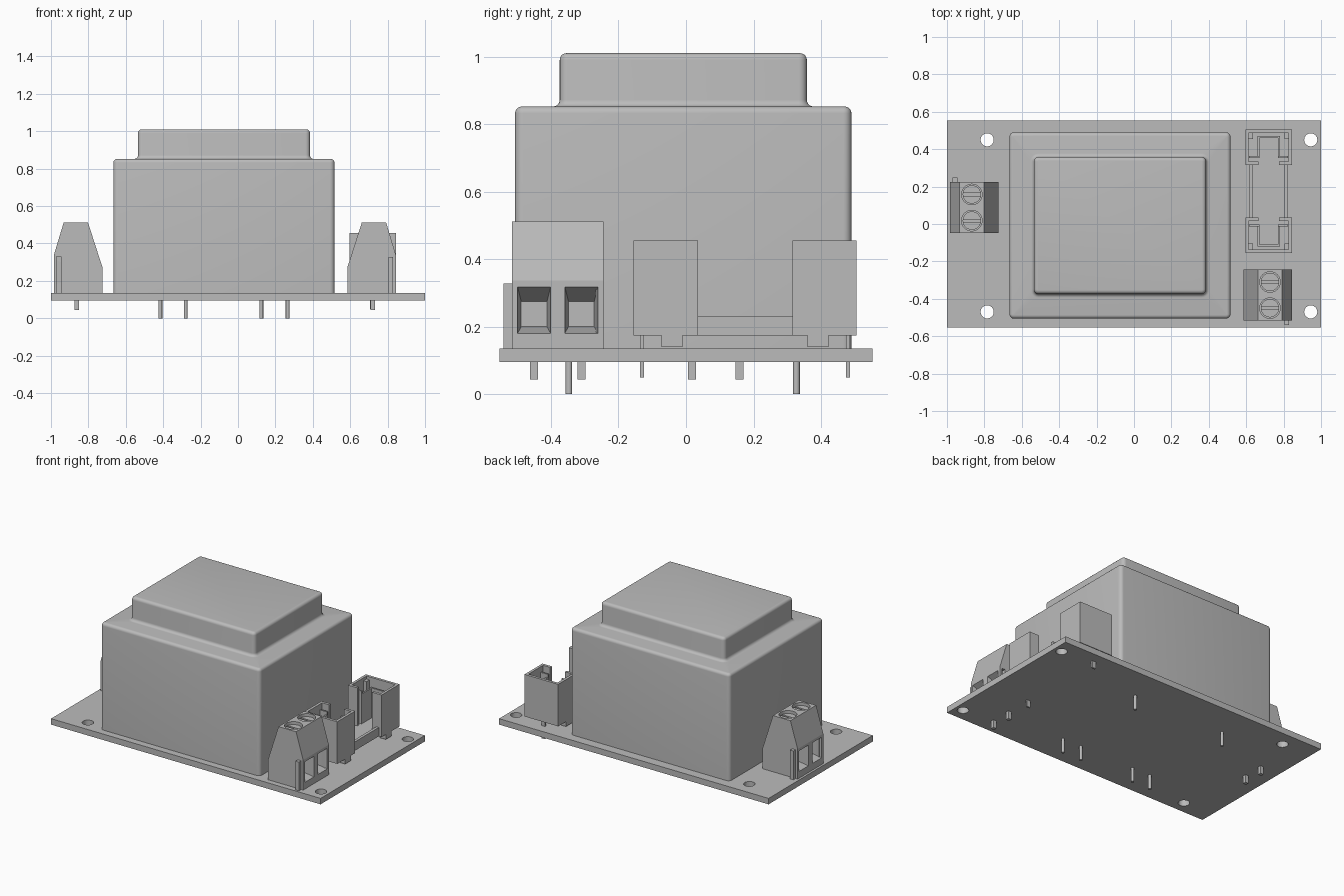
import bpy, bmesh, math
from mathutils import Matrix, Vector

cube = bpy.data.objects.get("Cube")
if cube:
    bpy.data.objects.remove(cube, do_unlink=True)

grey = bpy.data.materials.new("plain grey")
grey.use_nodes = True
COLOUR = (0.5, 0.5, 0.5, 1)
grey.diffuse_color = COLOUR
grey.node_tree.nodes["Principled BSDF"].inputs["Base Color"].default_value = COLOUR

BOARD_Z0, BOARD_Z1 = 0.095, 0.135


def finish(bm, name, smooth=False):
    bmesh.ops.recalc_face_normals(bm, faces=bm.faces)
    mesh = bpy.data.meshes.new(name)
    bm.to_mesh(mesh)
    bm.free()
    mesh.materials.append(grey)
    obj = bpy.data.objects.new(name, mesh)
    bpy.context.collection.objects.link(obj)
    if smooth:
        activate(obj)
        bpy.ops.object.shade_smooth_by_angle(angle=math.radians(40))
    return obj


def activate(obj):
    bpy.ops.object.select_all(action="DESELECT")
    obj.select_set(True)
    bpy.context.view_layer.objects.active = obj


def add_box(bm, x, y, z):
    lo, hi = Vector((x[0], y[0], z[0])), Vector((x[1], y[1], z[1]))
    size = hi - lo
    m = Matrix.Translation((lo + hi) / 2) @ Matrix.Diagonal((*size, 1))
    bmesh.ops.create_cube(bm, size=1, matrix=m)


def add_cylinder(bm, x, y, z, r, segments=32):
    m = Matrix.Translation((x, y, (z[0] + z[1]) / 2))
    bmesh.ops.create_cone(bm, cap_ends=True, segments=segments, radius1=r, radius2=r,
                          depth=z[1] - z[0], matrix=m)


def add_loft(bm, rings):
    loops = [[bm.verts.new(p) for p in ring] for ring in rings]
    n = len(loops[0])
    for a, b in zip(loops, loops[1:]):
        for i in range(n):
            bm.faces.new((a[i], a[(i + 1) % n], b[(i + 1) % n], b[i]))
    bm.faces.new(loops[0])
    bm.faces.new(loops[-1])


def cut(obj, bm):
    cutter = finish(bm, "cutter")
    cutter.hide_render = True
    mod = obj.modifiers.new("cut", "BOOLEAN")
    mod.operation, mod.solver, mod.object = "DIFFERENCE", "EXACT", cutter
    activate(obj)
    bpy.ops.object.modifier_apply(modifier=mod.name)
    bpy.data.objects.remove(cutter, do_unlink=True)


# Circuit board with four mounting holes
bm = bmesh.new()
add_box(bm, (-1, 1), (-0.553, 0.553), (BOARD_Z0, BOARD_Z1))
board = finish(bm, "circuit_board")
bm = bmesh.new()
for x in (-0.785, 0.945):
    for y in (-0.47, 0.45):
        add_cylinder(bm, x, y, (0, 0.3), 0.035)
cut(board, bm)


# Transformer casing: rounded rectangles stacked through both tiers
CX, CY, R = -0.075, -0.008, 0.02


def rounded_rect(hx, hy, r, z, steps=5):
    points = []
    for k, (sx, sy) in enumerate(((1, 1), (-1, 1), (-1, -1), (1, -1))):
        for i in range(steps + 1):
            a = math.pi / 2 * (k + i / steps)
            points.append((CX + sx * (hx - r) + r * math.cos(a),
                           CY + sy * (hy - r) + r * math.sin(a), z))
    return points


def top_edge(hx, hy, z):
    arc = [math.pi / 2 * i / 5 for i in range(6)]
    return [rounded_rect(hx - R + R * math.cos(a), hy - R + R * math.cos(a),
                         0.004 + R * math.cos(a), z - R + R * math.sin(a)) for a in arc]


LOW, HIGH, STEP, TOP = (0.591, 0.498), (0.46, 0.366), 0.852, 1.01
rings = [rounded_rect(*LOW, R + 0.004, BOARD_Z1)] + top_edge(*LOW, STEP)
for i in range(6):
    a = math.pi / 2 * i / 5
    grow = R * (1 - math.sin(a))
    rings.append(rounded_rect(HIGH[0] + grow, HIGH[1] + grow, R + 0.004 + grow,
                              STEP + R * (1 - math.cos(a))))
rings += top_edge(*HIGH, TOP)
bm = bmesh.new()
add_loft(bm, rings)
finish(bm, "transformer_casing", smooth=True)

# Transformer pins: four at the front, two at the back
bm = bmesh.new()
for x, y in [(x, -0.347) for x in (-0.415, -0.28, 0.125, 0.265)] + [(-0.415, 0.327), (0.265, 0.327)]:
    add_cylinder(bm, x, y, (0, BOARD_Z1), 0.01, 16)
finish(bm, "transformer_pins", smooth=True)


# Two-way screw terminal, wire side towards local +x
def terminal(name, place):
    half = 0.136
    profile = [(-0.13, 0.135), (-0.13, 0.273), (-0.053, 0.512), (0.077, 0.512),
               (0.13, 0.336), (0.13, 0.135)]
    bm = bmesh.new()
    add_loft(bm, [[(x, y, z) for x, z in profile] for y in (-half, half)])
    body = finish(bm, name + "_body")

    bm = bmesh.new()
    for y in (-0.07, 0.07):
        # flared wire entry and screw well
        add_loft(bm, [[(x, y - w, lo), (x, y + w, lo), (x, y + w, hi), (x, y - w, hi)]
                      for x, w, lo, hi in ((0.04, 0.038, 0.2, 0.274), (0.13, 0.049, 0.18, 0.318),
                                           (0.16, 0.049, 0.18, 0.318))])
        add_cylinder(bm, 0.012, y, (0.47, 0.6), 0.055)
    # joining groove on the far side
    add_box(bm, (0.09, 0.115), (half - 0.022, half + 0.05), (0.1, 0.33))
    cut(body, bm)

    bm = bmesh.new()
    add_box(bm, (0.09, 0.115), (-half - 0.024, -half), (0.135, 0.328))
    rib = finish(bm, name + "_joining_rib")

    bm = bmesh.new()
    for y in (-0.07, 0.07):
        add_cylinder(bm, 0.012, y, (0.46, 0.495), 0.049)
    screws = finish(bm, name + "_screws")
    bm = bmesh.new()
    for y in (-0.07, 0.07):
        add_box(bm, (-0.1, 0.1), (y - 0.007, y + 0.007), (0.48, 0.55))
    cut(screws, bm)

    bm = bmesh.new()
    for y in (-0.07, 0.07):
        add_box(bm, (-0.006, 0.018), (y - 0.012, y + 0.012), (0.043, 0.14))
    pins = finish(bm, name + "_pins")
    for obj in (body, rib, screws, pins):
        obj.data.transform(place)


terminal("right_terminal", Matrix.Translation((0.715, -0.38, 0)))
terminal("left_terminal", Matrix.Translation((-0.855, 0.088, 0)) @ Matrix.Rotation(math.pi, 4, "Z"))

# Fuse holder: two open towers joined by a low tray
FX, FY = 0.72, 0.175
BASE, RIM = 0.173, 0.455


def mirrored(bm, x, v, z, both_x=True):
    for sy in (-1, 1):
        ys = sorted((FY + sy * v[0], FY + sy * v[1]))
        for sx in ((-1, 1) if both_x else (1,)):
            add_box(bm, sorted((FX + sx * x[0], FX + sx * x[1])), ys, z)


bm = bmesh.new()
mirrored(bm, (0.107, 0.125), (0.14, 0.33), (BASE, RIM))            # side walls
mirrored(bm, (-0.107, 0.107), (0.312, 0.33), (BASE, RIM), False)   # end walls
mirrored(bm, (0.055, 0.107), (0.14, 0.158), (BASE, RIM))           # inner flanges
mirrored(bm, (0.085, 0.107), (0.28, 0.312), (BASE, RIM - 0.02))    # corner posts
mirrored(bm, (-0.107, 0.107), (0.14, 0.312), (BASE, 0.2), False)   # tower floors
mirrored(bm, (0.08, 0.125), (0.185, 0.247), (0.14, BASE))          # feet
for s in (-1, 1):
    add_box(bm, sorted((FX + s * 0.085, FX + s * 0.104)), (FY - 0.14, FY + 0.14), (BASE, 0.232))
add_box(bm, (FX - 0.085, FX + 0.085), (FY - 0.14, FY + 0.14), (BASE, 0.2))
finish(bm, "fuse_holder")

bm = bmesh.new()
mirrored(bm, (0.05, 0.104), (0.178, 0.188), (0.2, 0.42))           # cross plates
mirrored(bm, (0.05, 0.06), (0.188, 0.29), (0.2, 0.4))              # spring sides
mirrored(bm, (-0.06, 0.06), (0.285, 0.295), (0.2, 0.4), False)     # back plates
mirrored(bm, (-0.013, 0.013), (0.299, 0.311), (0.05, 0.2), False)  # pins
finish(bm, "fuse_clips")
